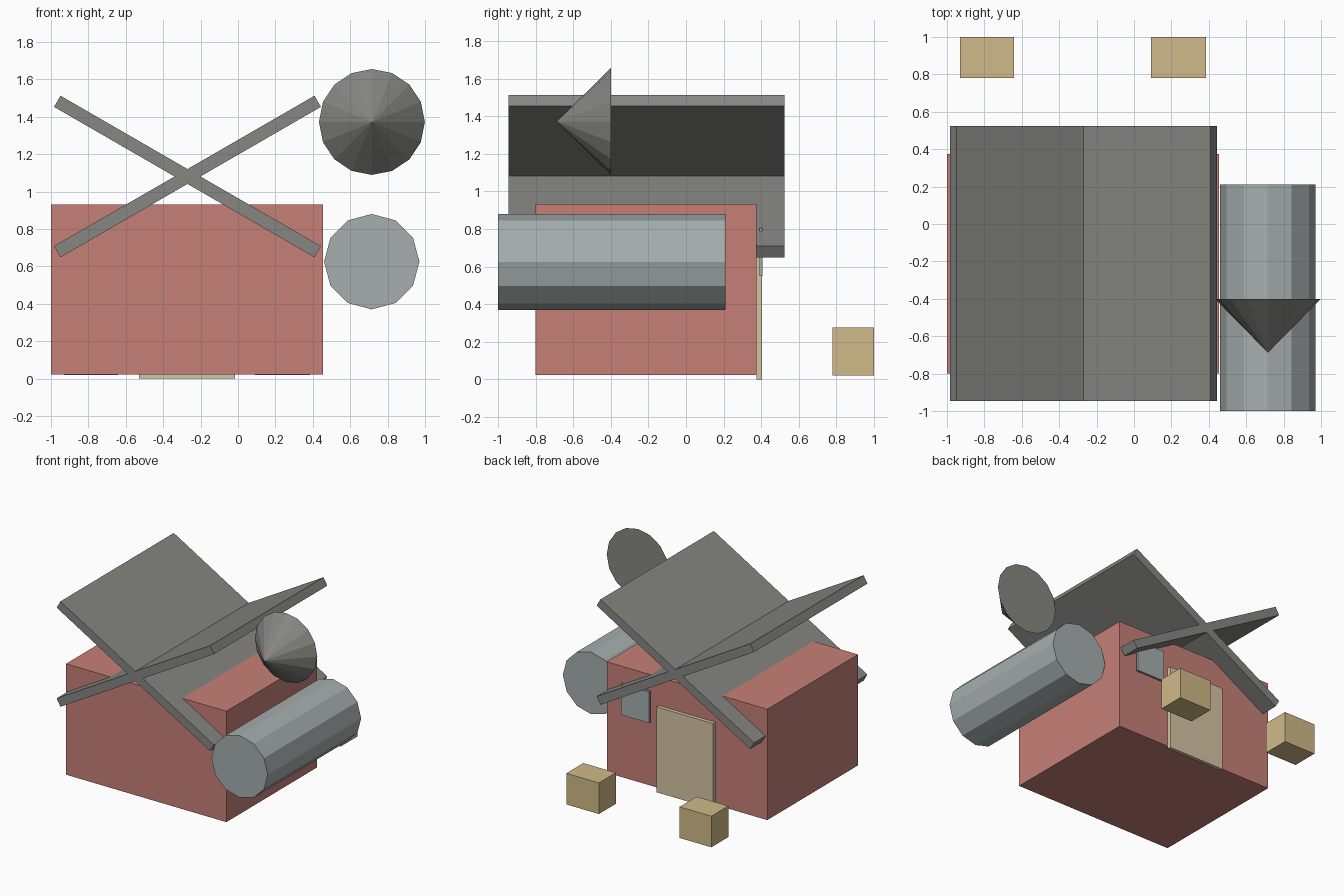
import bpy
from math import radians, pi
from mathutils import Matrix

cube = bpy.data.objects.get("Cube")
if cube:
    bpy.data.objects.remove(cube, do_unlink=True)


def srgb(r, g, b):
    lin = [((c / 255 + 0.055) / 1.055) ** 2.4 for c in (r, g, b)]
    return (*lin, 1.0)


def material(name, colour):
    m = bpy.data.materials.new(name)
    m.use_nodes = True
    m.diffuse_color = colour
    bsdf = next(n for n in m.node_tree.nodes if n.type == 'BSDF_PRINCIPLED')
    bsdf.inputs["Base Color"].default_value = colour
    bsdf.inputs["Roughness"].default_value = 0.8
    return m


brick = material("brick red", srgb(198, 128, 120))
slate = material("slate grey", srgb(134, 134, 130))
steel = material("pale steel", srgb(166, 175, 174))
sand = material("sand", srgb(208, 187, 136))
cream = material("cream wood", srgb(214, 197, 165))


def finish(name, mat):
    ob = bpy.context.object
    ob.name = ob.data.name = name
    ob.data.materials.append(mat)
    return ob


def box(name, mat, x, y, z, tilt=0):
    """Box from (min, max) ranges, tilted about the y axis through its centre."""
    centre = [(a + b) / 2 for a, b in (x, y, z)]
    size = [b - a for a, b in (x, y, z)]
    bpy.ops.mesh.primitive_cube_add(size=1, location=centre, rotation=(0, radians(tilt), 0))
    ob = finish(name, mat)
    ob.data.transform(Matrix.Diagonal((*size, 1)))
    return ob


def cone(name, mat, sides, r_front, r_back, x, z, y0, y1):
    """Cylinder or cone along y, with a vertex pointing straight up."""
    bpy.ops.mesh.primitive_cone_add(vertices=sides, radius1=r_front, radius2=r_back,
                                    depth=y1 - y0, location=(x, (y0 + y1) / 2, z),
                                    rotation=(-pi / 2, 0, 0))
    return finish(name, mat)


# House body
box("walls", brick, (-1, 0.455), (-0.8, 0.375), (0.023, 0.932))

# Two crossing roof panels
for name, tilt in (("roof_panel_left", 30), ("roof_panel_right", -30)):
    box(name, slate, (-1.074, 0.534), (-0.945, 0.524), (1.046, 1.115), tilt)

# Door and window on the back wall
box("door", cream, (-0.53, -0.016), (0.375, 0.405), (0, 0.7))
box("window", steel, (0.05, 0.305), (0.39, 0.408), (0.55, 0.805))

# Tank beside the house and the cone above it
cone("tank", steel, 12, 0.255, 0.255, 0.715, 0.625, -1, 0.21)
cone("pointed_cone", slate, 16, 0, 0.283, 0.716, 1.372, -0.688, -0.4)

# Crates in the yard
for name, x in (("crate_right", (-0.93, -0.642)), ("crate_left", (0.09, 0.385))):
    box(name, sand, x, (0.78, 1), (0.02, 0.275))
